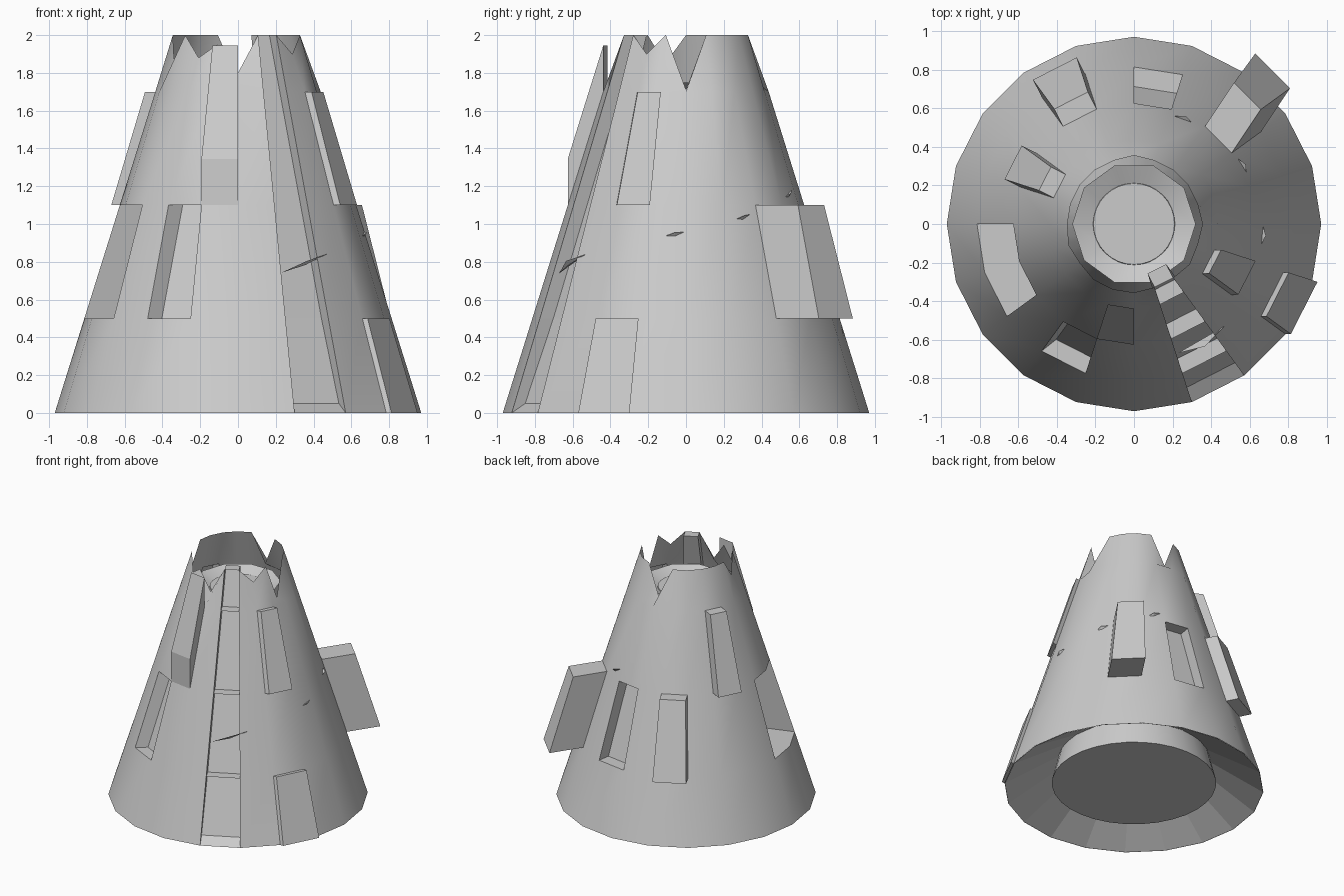
import bpy, bmesh
from math import sin, cos, radians
from mathutils import Vector

if "Cube" in bpy.data.objects:
    bpy.data.objects.remove(bpy.data.objects["Cube"])

N = 20


def polar(r, az, z):
    return Vector((r * cos(radians(az)), r * sin(radians(az)), z))


def slope_radius(z):
    return 0.97 - 0.313 * z


def finish(bm, name, angle=25):
    me = bpy.data.meshes.new(name)
    bm.to_mesh(me)
    bm.free()
    ob = bpy.data.objects.new(name, me)
    bpy.context.collection.objects.link(ob)
    bpy.ops.object.select_all(action='DESELECT')
    ob.select_set(True)
    bpy.context.view_layer.objects.active = ob
    bpy.ops.object.shade_smooth_by_angle(angle=radians(angle))
    return ob


def ring(bm, r, z, n=N):
    return [bm.verts.new(polar(r, i * 360 / n, z)) for i in range(n)]


def bridge(bm, a, b):
    n = len(a)
    return [bm.faces.new((a[i], a[(i + 1) % n], b[(i + 1) % n], b[i])) for i in range(n)]


# Tapered open shell with a jagged rim (rim vertex number: height)
notches = {0: 1.71, 5: 1.76, 11: 1.85, 13: 1.88, 14: 1.95, 15: 1.80, 18: 1.90}
bm = bmesh.new()
rings = [ring(bm, slope_radius(z), z) for z in (0, 0.5, 1.1, 1.7)]
rings.append(ring(bm, 0.345, 2.0))
for i, z in notches.items():
    rings[-1][i].co = polar(0.355, i * 18, z)
panels = [bridge(bm, a, b) for a, b in zip(rings, rings[1:])]


# Wall panels pushed in or pulled out, with crisp borders
def push(level, cols, shift):
    faces = [panels[level][c] for c in cols]
    res = bmesh.ops.extrude_face_region(bm, geom=faces)
    verts = [g for g in res['geom'] if isinstance(g, bmesh.types.BMVert)]
    bmesh.ops.translate(bm, verts=verts, vec=shift)
    old = [f for f in faces if f.is_valid]
    if old:
        bmesh.ops.delete(bm, geom=old, context='FACES_ONLY')
    for v in verts:
        for f in v.link_faces:
            for e in f.edges:
                e.smooth = False
    return verts


def radial(col, d):
    return polar(d, (col + 0.5) * 18, 0)


push(1, [2], Vector((0.15, 0.225, 0)))
push(1, [4], radial(4, -0.10))
push(1, [6], radial(6, 0.10))
push(2, [8], radial(8, 0.085))
push(1, [10, 11], radial(10.5, -0.22))
push(1, [13], Vector((0.075, 0.06, 0)))
push(2, [14], Vector((0, 0, 0.245)))
push(0, [18], Vector((0.028, 0, 0)))
push(2, [18], Vector((0.035, 0.002, 0)))

# Stepped channel down the front right
for level in range(4):
    for v in push(level, [16], radial(16, -0.08)):
        if v.co.z < 0.01:
            v.co.z = 0.05
finish(bm, "tower_shell", 80)

# Tapered solid core seen through the open base
bm = bmesh.new()
low, high = ring(bm, 0.615, 0.04, 32), ring(bm, 0.21, 1.715, 32)
bridge(bm, low, high)
bm.faces.new(high)
bm.faces.new(list(reversed(low)))
finish(bm, "inner_core")

# Faceted funnel under the base
bm = bmesh.new()
bridge(bm, ring(bm, 0.53, 0.27), ring(bm, 0.968, 0.0))
finish(bm, "base_funnel", 1)

# Rough collar between the core and the rim
bm = bmesh.new()
bridge(bm, ring(bm, 0.32, 1.75, 10), ring(bm, 0.205, 1.70, 10))
finish(bm, "crater_collar")

# Thin splintered cracks on the wall
bm = bmesh.new()
for az, z, w, rise in ((-60, 0.79, 0.14, 0.05), (-5, 0.94, 0.10, 0.02),
                       (28, 1.03, 0.08, 0.025), (64, 1.15, 0.09, 0.04)):
    side = polar(1, az + 90, 0)
    c = polar(slope_radius(z) - 0.03, az, z)
    tip = polar(0.04, az, 0.015)
    pts = [c - side * w + Vector((0, 0, -rise)), c + side * w + Vector((0, 0, rise)),
           c + tip, c + tip * 0.6 - Vector((0, 0, 0.015))]
    v = [bm.verts.new(p) for p in pts]
    for tri in ((0, 1, 2), (0, 2, 3), (2, 1, 3), (0, 3, 1)):
        bm.faces.new([v[k] for k in tri])
bmesh.ops.recalc_face_normals(bm, faces=bm.faces)
finish(bm, "wall_cracks")
